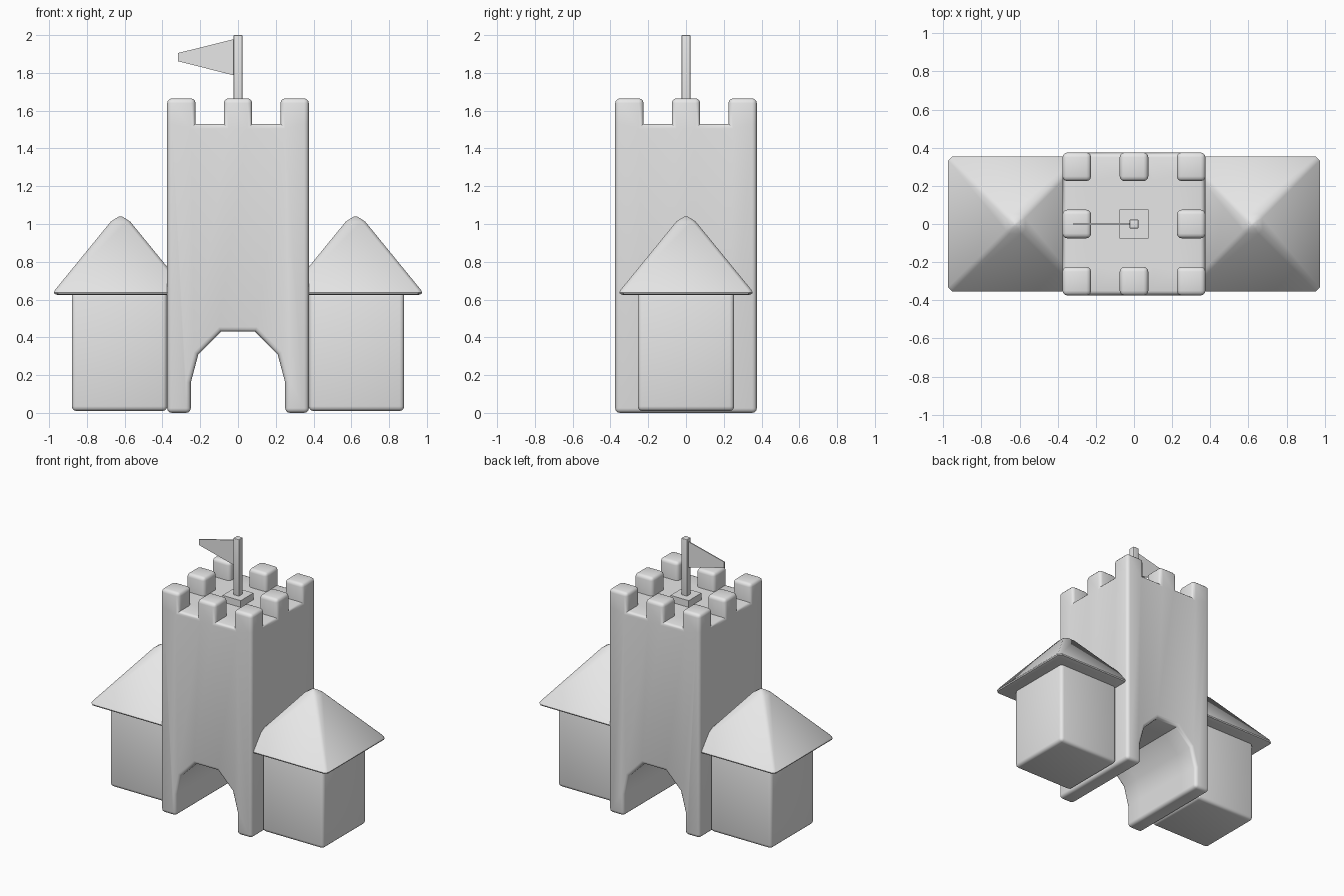
import bpy, bmesh, math
from mathutils import Vector

if "Cube" in bpy.data.objects:
    bpy.data.objects.remove(bpy.data.objects["Cube"], do_unlink=True)

STONE = (0.8, 0.8, 0.8, 1.0)
stone = bpy.data.materials.new("pale_stone")
stone.use_nodes = True
stone.diffuse_color = STONE
stone.node_tree.nodes["Principled BSDF"].inputs["Base Color"].default_value = STONE


def finish(name, bm, smooth=True):
    bmesh.ops.recalc_face_normals(bm, faces=bm.faces[:])
    mesh = bpy.data.meshes.new(name)
    bm.to_mesh(mesh)
    bm.free()
    mesh.materials.append(stone)
    ob = bpy.data.objects.new(name, mesh)
    bpy.context.collection.objects.link(ob)
    if smooth:
        bpy.ops.object.select_all(action="DESELECT")
        ob.select_set(True)
        bpy.context.view_layer.objects.active = ob
        bpy.ops.object.shade_smooth_by_angle(angle=math.radians(40))
    return ob


def round_edges(bm, radius, segments=3):
    """Round only the sharp outward edges."""
    bmesh.ops.recalc_face_normals(bm, faces=bm.faces[:])
    edges = [e for e in bm.edges
             if e.is_manifold and e.calc_face_angle_signed() > math.radians(50)]
    bmesh.ops.bevel(bm, geom=edges, offset=radius, segments=segments,
                    profile=0.5, affect="EDGES", clamp_overlap=True)


def box(name, lo, hi, radius=0.0):
    bm = bmesh.new()
    bmesh.ops.create_cube(bm, size=1)
    lo, hi = Vector(lo), Vector(hi)
    for v in bm.verts:
        v.co = (lo + hi) / 2 + v.co * (hi - lo)
    if radius:
        round_edges(bm, radius)
    return finish(name, bm, radius > 0)


# Tower: arched outline swept front to back in five bays, battlements raised from the top
H, CELL, FLOOR, TOP = 0.375, 0.15, 1.53, 1.665
arch = [(-0.25, 0), (-0.25, 0.16), (-0.21, 0.31), (-0.09, 0.43)]
outline = [(-H, 0)] + arch + [(-x, z) for x, z in reversed(arch)] + [(H, 0)]
outline += [(H - CELL * i, FLOOR) for i in range(6)]
bm = bmesh.new()
rings = [[bm.verts.new((x, -H + CELL * j, z)) for x, z in outline] for j in range(6)]
bm.faces.new(rings[0])
bm.faces.new(rings[-1])
n = len(outline)
for a, b in zip(rings, rings[1:]):
    for i in range(n):
        k = (i + 1) % n
        bm.faces.new((a[i], a[k], b[k], b[i]))
bmesh.ops.recalc_face_normals(bm, faces=bm.faces[:])


def is_merlon(face):
    c = face.calc_center_median()
    i, j = round(c.x / CELL), round(c.y / CELL)
    return c.z > FLOOR - 0.01 and i % 2 == 0 and j % 2 == 0 and (i, j) != (0, 0)


raised = bmesh.ops.extrude_discrete_faces(bm, faces=[f for f in bm.faces if is_merlon(f)])
for v in {v for f in raised["faces"] for v in f.verts}:
    v.co.z = TOP
round_edges(bm, 0.025)
finish("tower", bm)

# Side houses with hipped roofs
roof_rings = [(0.335, 0.625), (0.35, 0.63), (0.353, 0.638), (0.345, 0.653),
              (0.052, 1.012), (0.025, 1.03), (0.008, 1.04)]
for side, s in (("left", 1), ("right", -1)):
    cx = 0.6275 * s
    box(side + "_house", (cx - 0.2525, -0.255, 0.01), (cx + 0.2525, 0.255, 0.64), 0.025)

    bm = bmesh.new()
    loops = []
    for r, z in roof_rings:
        c = min(0.02, r * 0.4)   # clipped corner softens the hips
        q = [(r, -r + c), (r, r - c), (r - c, r), (-r + c, r),
             (-r, r - c), (-r, -r + c), (-r + c, -r), (r - c, -r)]
        loops.append([bm.verts.new((0.622 * s + x, y, z)) for x, y in q])
    for a, b in zip(loops, loops[1:]):
        for i in range(8):
            k = (i + 1) % 8
            bm.faces.new((a[i], a[k], b[k], b[i]))
    bm.faces.new(loops[0])
    bm.faces.new(loops[-1])
    finish(side + "_roof", bm)

# Flagpole on its plinth
box("plinth", (-0.075, -0.075, FLOOR - 0.02), (0.075, 0.075, 1.58))
box("flagpole", (-0.023, -0.023, 1.55), (0.023, 0.023, 2.0), 0.003)

# Pennant
bm = bmesh.new()
front, back = [[bm.verts.new((x, y, z)) for x, z in
                ((-0.015, 1.785), (-0.015, 1.98), (-0.318, 1.905), (-0.318, 1.862))]
               for y in (-0.004, 0.004)]
bm.faces.new(front)
bm.faces.new(back)
for i in range(4):
    k = (i + 1) % 4
    bm.faces.new((front[i], front[k], back[k], back[i]))
finish("pennant", bm, False)
